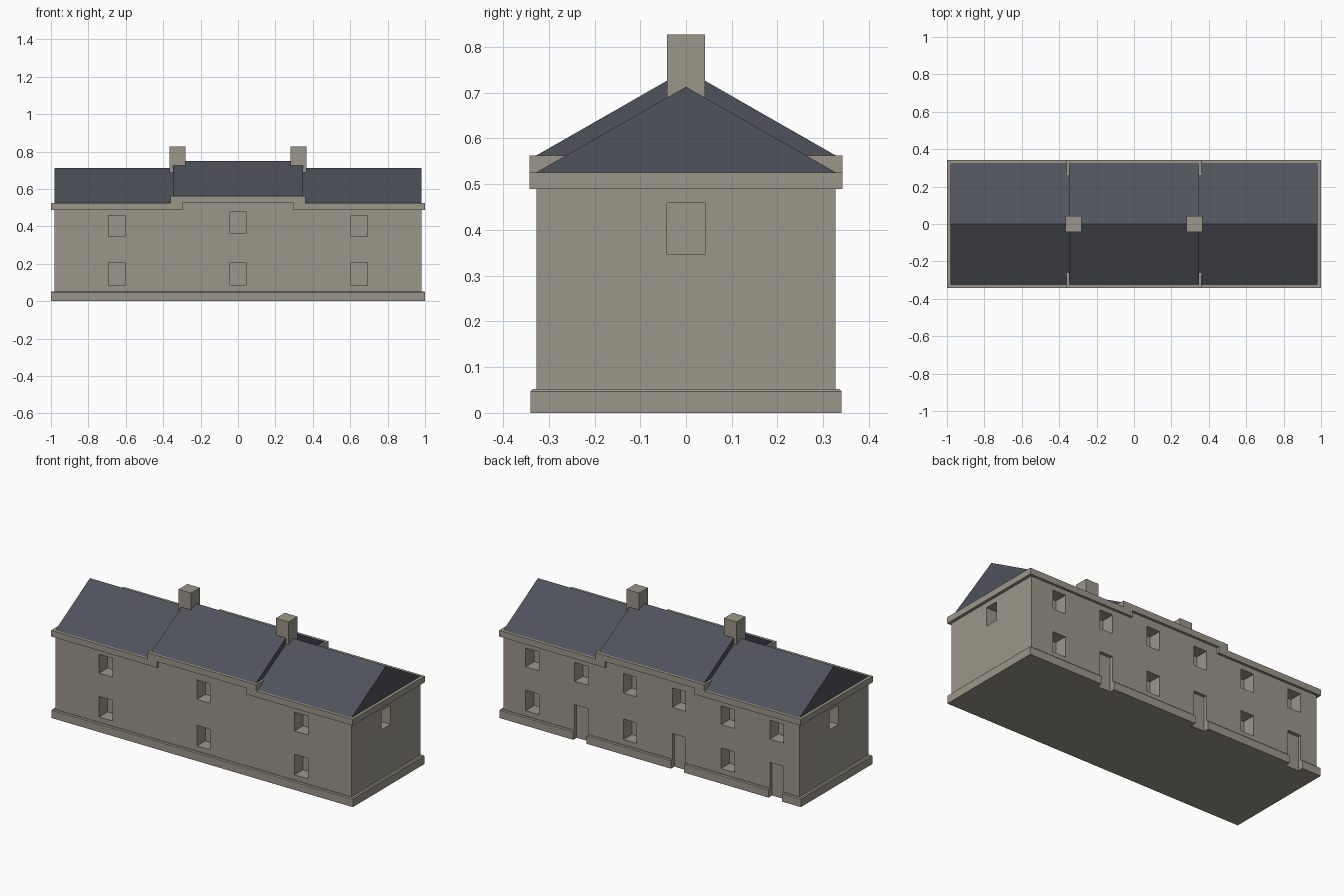
import bpy, bmesh

if "Cube" in bpy.data.objects:
    bpy.data.objects.remove(bpy.data.objects["Cube"])


def material(name, rgb):
    m = bpy.data.materials.new(name)
    m.diffuse_color = (*rgb, 1)
    m.use_nodes = True
    m.node_tree.nodes["Principled BSDF"].inputs["Base Color"].default_value = m.diffuse_color
    return m


STONE = material("stone", (0.33, 0.305, 0.25))
SLATE = material("slate", (0.078, 0.085, 0.105))


def finish(name, bm, mat=None):
    bmesh.ops.recalc_face_normals(bm, faces=bm.faces)
    me = bpy.data.meshes.new(name)
    bm.to_mesh(me)
    bm.free()
    ob = bpy.data.objects.new(name, me)
    bpy.context.collection.objects.link(ob)
    if mat:
        me.materials.append(mat)
    return ob


def add_box(bm, x0, x1, y0, y1, z0, z1):
    vs = bmesh.ops.create_cube(bm, size=1)["verts"]
    for v in vs:
        v.co.x = x1 if v.co.x > 0 else x0
        v.co.y = y1 if v.co.y > 0 else y0
        v.co.z = z1 if v.co.z > 0 else z0


def box(name, *dims, mat=STONE):
    bm = bmesh.new()
    add_box(bm, *dims)
    return finish(name, bm, mat)


def gable_roof(name, x0, x1, half, eave, ridge):
    bm = bmesh.new()
    tri = [bm.verts.new((x0, y, z)) for y, z in ((-half, eave), (half, eave), (0, ridge))]
    face = bm.faces.new(tri)
    new = bmesh.ops.extrude_face_region(bm, geom=[face])["geom"]
    if not face.is_valid or len(bm.faces) < 5:
        bm.faces.new(tri)
    for v in new:
        if isinstance(v, bmesh.types.BMVert):
            v.co.x = x1
    return finish(name, bm, SLATE)


WX, WY = 0.982, 0.327      # wall half sizes
HW, DEEP = 0.044, 0.08     # opening half width, window depth
LOW, UP, UP_MID = (0.083, 0.206), (0.346, 0.459), (0.362, 0.479)

# Walls and plinth
walls = box("walls", -WX, WX, -WY, WY, 0.02, 0.526)
bm = bmesh.new()
add_box(bm, -1, 1, -0.34, 0.34, 0, 0.052)
top = [e for e in bm.edges if all(v.co.z > 0.05 for v in e.verts)]
bmesh.ops.bevel(bm, geom=top, offset=0.005, segments=1, affect='EDGES')
plinth = finish("plinth", bm, STONE)

# Cutters for window and door recesses
bm = bmesh.new()
for x in (-0.648, 0, 0.648):
    for z in (LOW, UP_MID if x == 0 else UP):
        add_box(bm, x - HW, x + HW, -0.5, -WY + DEEP, *z)
for i in range(6):
    x = 0.79 - 0.324 * i
    add_box(bm, x - HW, x + HW, WY - DEEP, 0.5, *(UP_MID if i in (2, 3) else UP))
    if i % 2:
        add_box(bm, x - HW, x + HW, WY - 0.02, 0.5, -0.1, LOW[1])
    else:
        add_box(bm, x - HW, x + HW, WY - DEEP, 0.5, *LOW)
add_box(bm, WX - DEEP, 1.2, -0.042, 0.042, *UP)
add_box(bm, -1.2, -WX + DEEP, -0.042, 0.042, *UP)
cutter = finish("opening_cutter", bm)
cutter.hide_render = True
cutter.hide_viewport = False
for ob in (walls, plinth):
    mod = ob.modifiers.new("openings", 'BOOLEAN')
    mod.operation = 'DIFFERENCE'
    mod.solver = 'EXACT'
    mod.object = cutter
    bpy.context.view_layer.objects.active = ob
    bpy.ops.object.modifier_apply(modifier=mod.name)
bpy.data.objects.remove(cutter)

# Stepped cornice: low on the wings, raised over the centre
box("cornice_left", -1, -0.297, -0.342, 0.342, 0.489, 0.526)
box("cornice_right", 0.297, 1, -0.342, 0.342, 0.489, 0.526)
box("cornice_centre", -0.36, 0.36, -0.342, 0.342, 0.526, 0.563)

# Roofs
gable_roof("roof_left", -WX, -0.3, WY, 0.526, 0.713)
gable_roof("roof_right", 0.3, WX, WY, 0.526, 0.713)
gable_roof("roof_centre", -0.347, 0.347, WY, 0.563, 0.75)

# Chimneys
for s, side in ((-1, "left"), (1, "right")):
    c = s * 0.323
    box("chimney_" + side, c - 0.042, c + 0.042, -0.042, 0.042, 0.6, 0.827)
